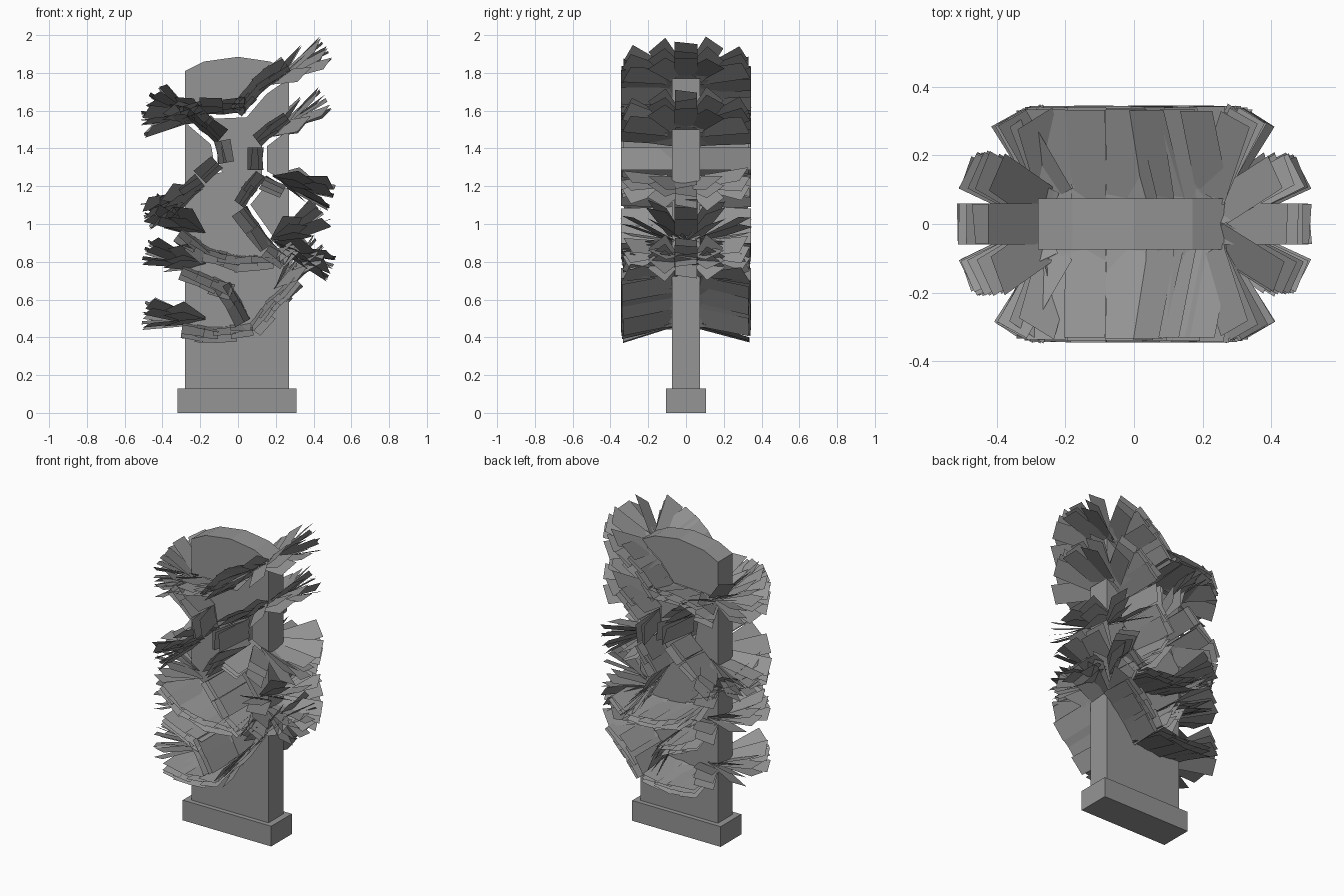
import bpy, bmesh, math, random
from mathutils import Vector

random.seed(4)
cube = bpy.data.objects.get("Cube")
if cube:
    bpy.data.objects.remove(cube)

stone = bpy.data.materials.new("mid grey")
stone.use_nodes = True
GREY = (0.3, 0.3, 0.3, 1)
stone.diffuse_color = GREY
stone.node_tree.nodes["Principled BSDF"].inputs["Base Color"].default_value = GREY


def finish(name, bm, solid=True):
    if solid:
        bmesh.ops.recalc_face_normals(bm, faces=bm.faces)
    mesh = bpy.data.meshes.new(name)
    bm.to_mesh(mesh)
    bm.free()
    mesh.materials.append(stone)
    ob = bpy.data.objects.new(name, mesh)
    bpy.context.collection.objects.link(ob)
    return ob


def prism(name, outline, depth):
    """Extrude an x-z outline through y, centred on y = 0."""
    bm = bmesh.new()
    face = bm.faces.new([bm.verts.new((x, -depth / 2, z)) for x, z in outline])
    ext = bmesh.ops.extrude_face_region(bm, geom=[face])
    verts = [v for v in ext["geom"] if isinstance(v, bmesh.types.BMVert)]
    bmesh.ops.translate(bm, verts=verts, vec=(0, depth, 0))
    return finish(name, bm)


# Vine paths over the slab: points, the side the leaves lean to,
# and how far the leaves at the start and end curl up (+) or droop (-)
VINES = {
    "top": ([(-.27, 1.55), (-.2, 1.57), (.04, 1.58), (.14, 1.7), (.27, 1.79)], 1, .4, -.45),
    "upper_right_side": ([(-.27, 1.55), (-.13, 1.43), (-.11, 1.32)], 1, .4, 0),
    "right_side": ([(-.07, 1.3), (-.17, 1.2), (-.27, 1.12)], -1, 0, .4),
    "upper_left_side": ([(.27, 1.52), (.14, 1.42), (.14, 1.27), (.27, 1.2)], -1, -.45, .4),
    "middle_left_side": ([(.14, 1.22), (.05, 1.1), (.19, .9), (.27, .84)], -1, 0, .4),
    "middle": ([(-.27, .97), (-.15, .88), (0, .84), (.17, .84), (.27, .93)], -1, .4, .5),
    "lower_right_side": ([(-.27, .78), (-.03, .69), (.07, .51)], -1, .4, 0),
    "bottom": ([(-.27, .48), (-.12, .46), (.06, .48), (.15, .6), (.27, .72)], -1, .4, -.4),
}
GAPPED = ["top", "upper_right_side", "upper_left_side", "middle_left_side"]


def flat(p):
    return Vector((p[0], 0, p[1]))


def side_normal(t):
    return Vector((-t.z, 0, t.x))


def crack_outline(points, half=0.016):
    """Thin band that follows a vine path."""
    pts = [flat(p) for p in points]
    if abs(pts[0].x) > .25:
        pts[0] += (pts[0] - pts[1]).normalized() * .05
    pts[-1] += (pts[-1] - pts[-2]).normalized() * .05
    left, right = [], []
    for i, p in enumerate(pts):
        t = (pts[min(i + 1, len(pts) - 1)] - pts[max(i - 1, 0)]).normalized()
        n = side_normal(t) * half
        left.append((p + n).xz)
        right.append((p - n).xz)
    return left + right[::-1]


# Plinth and round-topped slab
prism("plinth", [(-.32, 0), (.31, 0), (.31, .13), (-.32, .13)], .21)
slab = prism("slab", [(-.28, .13), (.27, .13), (.27, 1.81), (.17, 1.86), (0, 1.885),
                      (-.18, 1.86), (-.28, 1.81)], .15)

# Cracks where the upper vines split the slab
cutters = []
for name in GAPPED:
    cutter = prism("crack_cutter", crack_outline(VINES[name][0]), .5)
    cutter.hide_render = True
    mod = slab.modifiers.new("crack", 'BOOLEAN')
    mod.operation, mod.solver, mod.object = 'DIFFERENCE', 'EXACT', cutter
    cutters.append(cutter)
graph = bpy.context.evaluated_depsgraph_get()
cut_mesh = bpy.data.meshes.new_from_object(slab.evaluated_get(graph))
slab.modifiers.clear()
slab.data = cut_mesh
for cutter in cutters:
    bpy.data.objects.remove(cutter)


def leaf(bm, base, out, across, length=.27, width=.12):
    out, half = out.normalized() * length, across.normalized() * width / 2
    corners = (base - half, base + half, base + half + out, base - half + out)
    bm.faces.new([bm.verts.new(c) for c in corners])


def spray(bm, base, out, across, lean, tilts, wobble=.12):
    """A few overlapping leaf cards with different leans."""
    for tilt in tilts:
        tilt += random.uniform(-.05, .05)
        twist = lean * random.uniform(-wobble, wobble)
        leaf(bm, base + lean * .01, out + lean * tilt, across + twist)


Y, Z = Vector((0, 1, 0)), Vector((0, 0, 1))
for name, (points, side, curl_start, curl_end) in VINES.items():
    bm = bmesh.new()
    pts = [flat(p) for p in points]
    # Leaves standing out from the front and back
    for a, b in zip(pts, pts[1:]):
        t = (b - a).normalized()
        count = max(1, round((b - a).length / .1))
        for i in range(count):
            p = a.lerp(b, (i + .5) / count)
            for s in (-1, 1):
                spray(bm, p + Y * s * .075, Y * s, t * s, side_normal(t) * side, (.06, .18, .3))
    # Leaves fanning around the slab edges
    for p, q, curl in ((pts[0], pts[1], curl_start), (pts[-1], pts[-2], curl_end)):
        if abs(p.x) < .25:
            continue
        t = (p - q).normalized()
        t.z *= .65
        t.normalize()
        up = side_normal(t) * math.copysign(1, t.x)
        for angle in (-62, -26, 0, 26, 62):
            c, s = math.cos(math.radians(angle)), math.sin(math.radians(angle))
            base = p - t * (.03 if abs(angle) < 30 else .05) + Y * s * .09
            across = Y * c - t * s + Z * curl * (s > 0) - Z * curl * (s < 0)
            spray(bm, base, t * c + Y * s, across, up, (-.12, .1, .3), .2)
    finish(name + "_vine_leaves", bm, solid=False)
